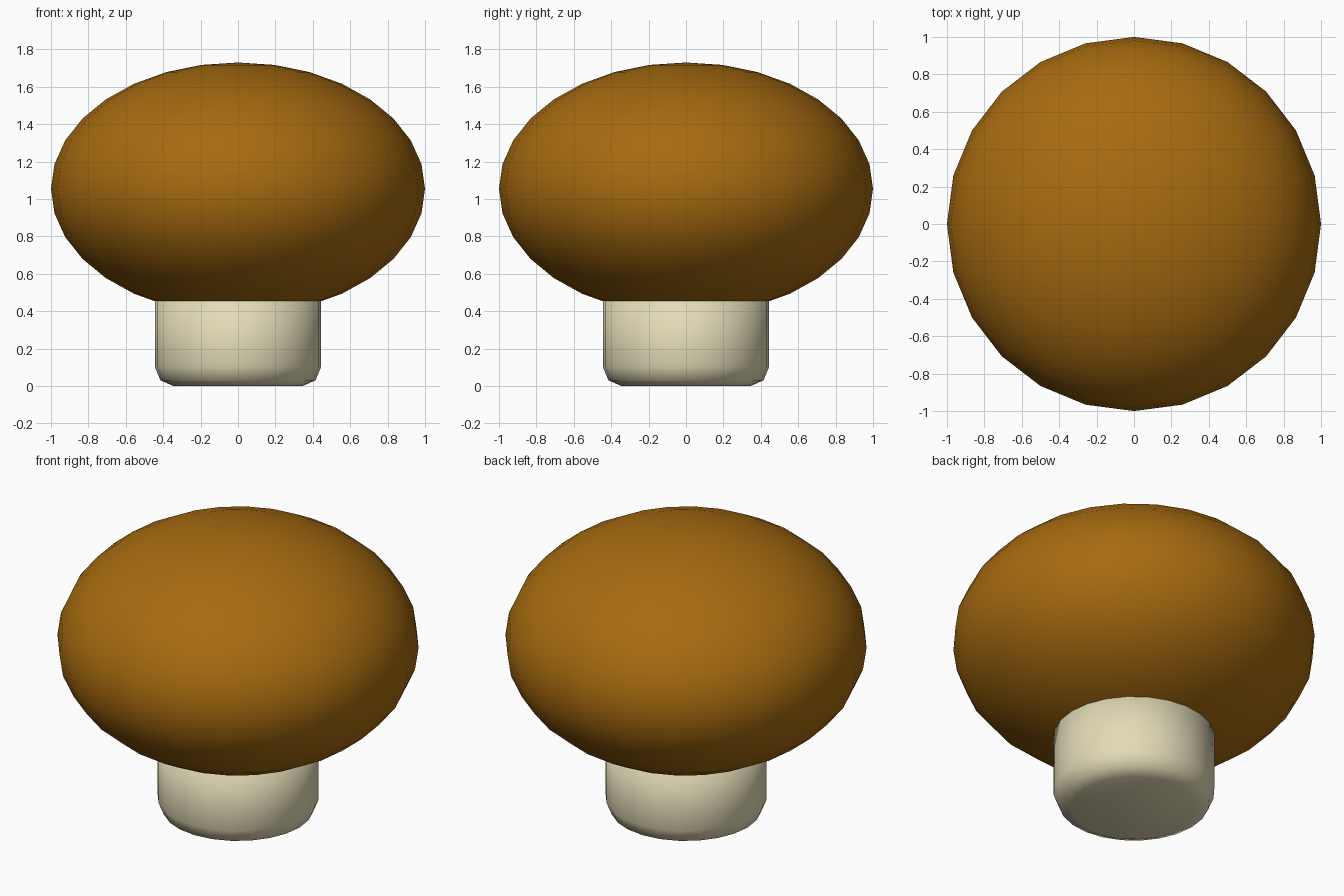
import bpy, bmesh, math

if "Cube" in bpy.data.objects:
    bpy.data.objects.remove(bpy.data.objects["Cube"])

SIDES = 24


def material(name, rgb):
    m = bpy.data.materials.new(name)
    m.diffuse_color = (*rgb, 1.0)
    m.use_nodes = True
    m.node_tree.nodes["Principled BSDF"].inputs["Base Color"].default_value = m.diffuse_color
    return m


def lathe(name, profile, mat):
    """Revolve (radius, z) points, bottom to top; radius 0 makes a pole."""
    bm = bmesh.new()
    rings = []
    for r, z in profile:
        if r < 1e-5:
            rings.append([bm.verts.new((0, 0, z))] * SIDES)
        else:
            rings.append([bm.verts.new((r * math.cos(2 * math.pi * i / SIDES),
                                        r * math.sin(2 * math.pi * i / SIDES), z))
                          for i in range(SIDES)])
    for a, b in zip(rings, rings[1:]):
        for i in range(SIDES):
            j = (i + 1) % SIDES
            bm.faces.new(list(dict.fromkeys((a[i], a[j], b[j], b[i]))))
    # Close open ends with flat discs
    if profile[0][0] > 1e-5:
        bm.faces.new(rings[0][::-1])
    if profile[-1][0] > 1e-5:
        bm.faces.new(rings[-1])
    bmesh.ops.recalc_face_normals(bm, faces=bm.faces)
    for f in bm.faces:
        f.smooth = True
    me = bpy.data.meshes.new(name)
    bm.to_mesh(me)
    bm.free()
    me.materials.append(mat)
    ob = bpy.data.objects.new(name, me)
    bpy.context.collection.objects.link(ob)
    return ob


brown = material("cap_brown", (0.385, 0.146, 0.005))
cream = material("stem_cream", (0.77, 0.71, 0.475))

# Cap: squashed sphere with 16 ring steps
cap = [(math.sin(math.pi * k / 16), 1.055 - 0.675 * math.cos(math.pi * k / 16))
       for k in range(17)]
lathe("cap", cap, brown)

# Stem: cylinder with a rounded foot, its top buried in the cap
lathe("stem", [(0.345, 0.0), (0.415, 0.031), (0.445, 0.105), (0.445, 0.55)], cream)
